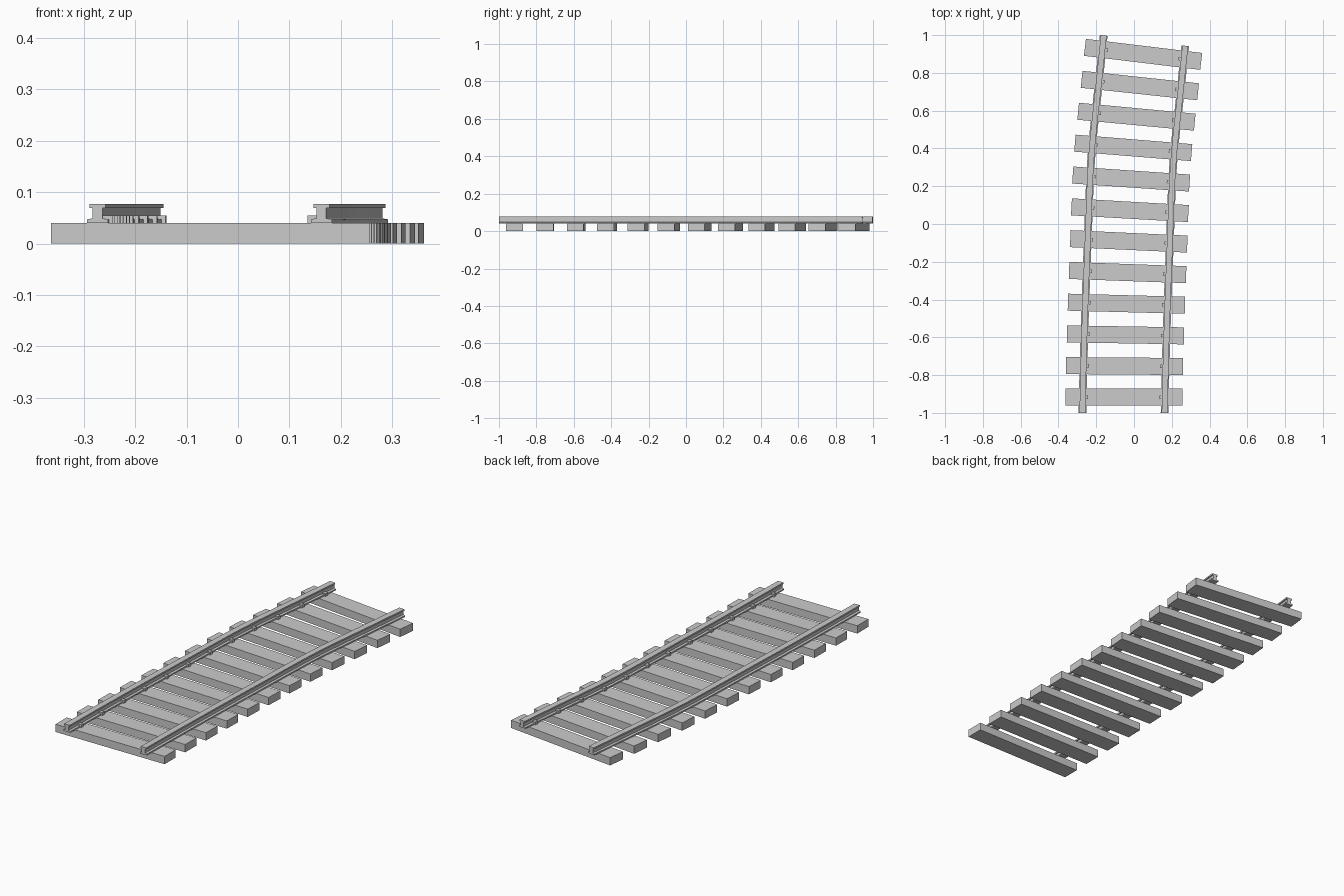
import bpy, bmesh, math
from mathutils import Vector, Matrix

if "Cube" in bpy.data.objects:
    bpy.data.objects.remove(bpy.data.objects["Cube"])

TIES, PITCH, FIRST = 12, 0.165, -0.917
GAUGE = 0.2175  # half distance between rails

# Centre line of the track as (y, x) knots
KNOTS = [(-1.0, -0.0555), (-0.75, -0.050), (-0.422, -0.040), (-0.092, -0.0275),
         (0.238, -0.0150), (0.403, -0.0040), (0.568, 0.013), (0.733, 0.031),
         (0.971, 0.0555)]


def tangent(i):
    a, b = KNOTS[max(i - 1, 0)], KNOTS[min(i + 1, len(KNOTS) - 1)]
    return (b[1] - a[1]) / (b[0] - a[0])


def centre(y):
    """Smooth interpolation of the centre line."""
    i = 0
    while i < len(KNOTS) - 2 and y > KNOTS[i + 1][0]:
        i += 1
    (y0, x0), (y1, x1) = KNOTS[i], KNOTS[i + 1]
    h = y1 - y0
    t = (y - y0) / h
    return ((2*t**3 - 3*t**2 + 1) * x0 + (t**3 - 2*t**2 + t) * h * tangent(i)
            + (3*t**2 - 2*t**3) * x1 + (t**3 - t**2) * h * tangent(i + 1))


def frame(y):
    """Track position and growing clockwise turn at y."""
    n = max((y - FIRST) / PITCH, 0)
    turn = -math.radians(0.45 * n + 0.016 * n * n)
    return Matrix.Translation((centre(y), y, 0)) @ Matrix.Rotation(turn, 4, 'Z')


def finish(bm, name):
    bmesh.ops.recalc_face_normals(bm, faces=bm.faces)
    mesh = bpy.data.meshes.new(name)
    bm.to_mesh(mesh)
    bm.free()
    ob = bpy.data.objects.new(name, mesh)
    bpy.context.collection.objects.link(ob)
    return ob


def box(name, mat, loc, size):
    bm = bmesh.new()
    m = mat @ Matrix.Translation(loc) @ Matrix.Diagonal((*size, 1))
    bmesh.ops.create_cube(bm, size=1, matrix=m)
    return finish(bm, name)


# I-shaped rail section: base, web, head
half = [(0.0205, 0.040), (0.0205, 0.047), (0.0095, 0.049),
        (0.0095, 0.069), (0.0155, 0.069), (0.0155, 0.077)]
section = half + [(-x, z) for x, z in reversed(half)]


def rail(name, side):
    bm = bmesh.new()
    rings = []
    steps = 24
    for k in range(steps + 1):
        m = frame(-1 + 1.971 * k / steps)
        rings.append([bm.verts.new(m @ Vector((side * GAUGE + x, 0, z)))
                      for x, z in section])
    n = len(section)
    for a, b in zip(rings, rings[1:]):
        for j in range(n):
            bm.faces.new((a[j], a[(j + 1) % n], b[(j + 1) % n], b[j]))
    bm.faces.new(rings[0])
    bm.faces.new(rings[-1])
    return finish(bm, name)


rail("left_rail", -1)
rail("right_rail", 1)

# Ties, each with a small clip on the inner side of both rails
for i in range(TIES):
    m = frame(FIRST + PITCH * i)
    box(f"tie_{i + 1}", m, (0, 0, 0.02), (0.62, 0.09, 0.04))
    for label, side in (("left", -1), ("right", 1)):
        box(f"{label}_clip_{i + 1}", m, (side * 0.2005, 0, 0.0475),
            (0.023, 0.018, 0.015))
